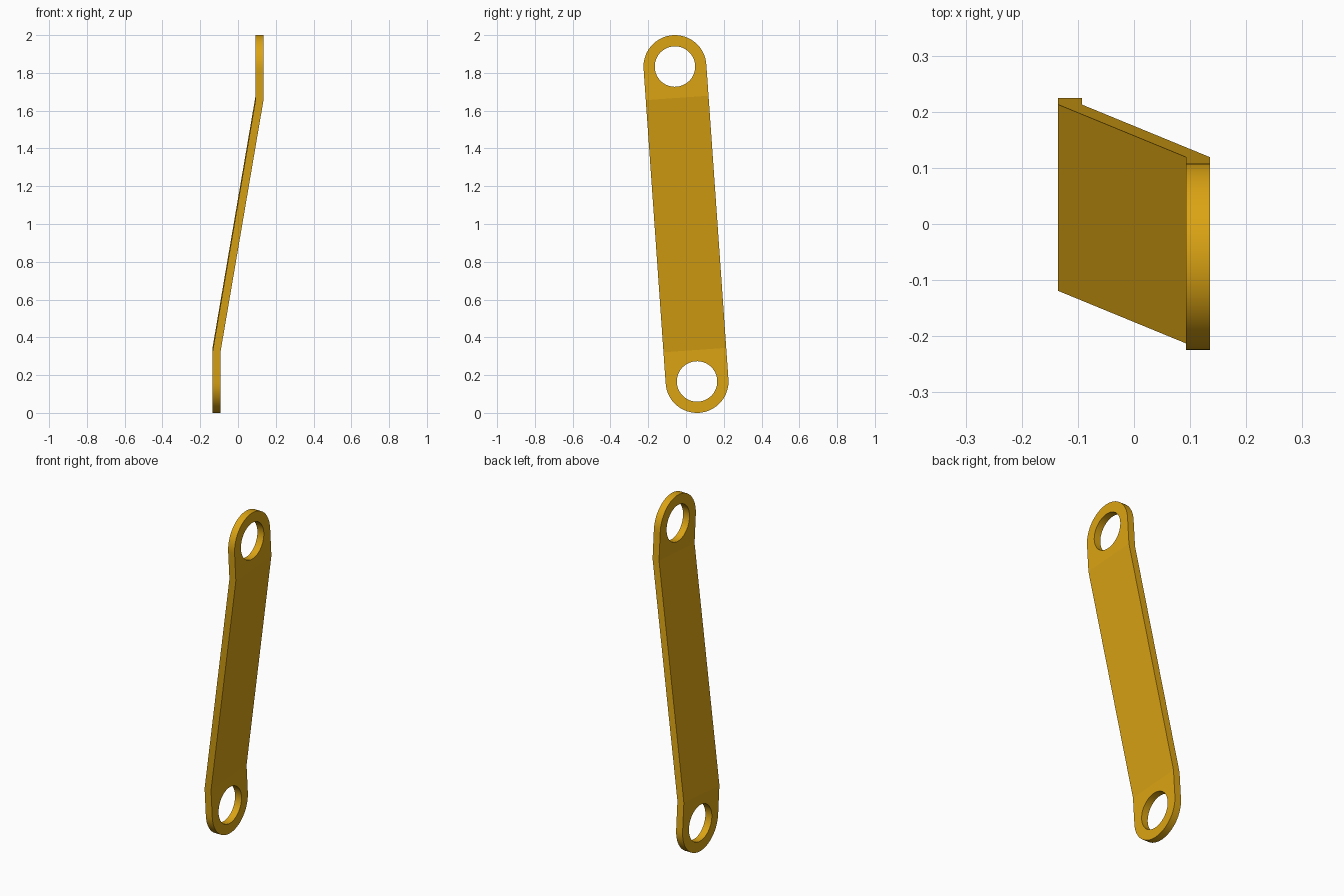
import bpy, bmesh, math
from mathutils import Vector

cube = bpy.data.objects.get("Cube")
if cube:
    bpy.data.objects.remove(cube, do_unlink=True)

RADIUS, HOLE = 0.1665, 0.107      # rounded end and its hole
THICK, HALF_X = 0.042, 0.135      # plate thickness, half of total width
SHIFT_Y = 0.0585                  # sideways offset of each end
SEGS = 64

gold = bpy.data.materials.new("golden yellow")
gold.use_nodes = True
colour = (0.71, 0.37, 0.007, 1)
gold.diffuse_color = colour
gold.node_tree.nodes["Principled BSDF"].inputs["Base Color"].default_value = colour

bm = bmesh.new()


def eye_end(sign):
    """Flat eye: round outside, square towards the strap. Returns its bend line."""
    centre = Vector((-sign * (HALF_X - THICK / 2), sign * SHIFT_Y, 1 - sign * (1 - RADIUS)))
    along = Vector((0, -sign * SHIFT_Y, sign * (1 - RADIUS))).normalized()
    across = Vector((1, 0, 0)).cross(along)
    inner, outer = [], []
    for i in range(SEGS):
        a = 2 * math.pi * i / SEGS
        c, s = math.cos(a), math.sin(a)
        direction = along * c + across * s
        reach = RADIUS / max(abs(c), abs(s)) if c > 0 else RADIUS
        inner.append(bm.verts.new(centre + direction * HOLE))
        outer.append(bm.verts.new(centre + direction * reach))
    for i in range(SEGS):
        j = (i + 1) % SEGS
        bm.faces.new((inner[i], outer[i], outer[j], inner[j]))
    return [outer[i] for i in range(-SEGS // 8, SEGS // 8 + 1)]


# Two eyes joined by the slanted strap
low, high = eye_end(1), eye_end(-1)
bm.faces.new(low + high)
bmesh.ops.recalc_face_normals(bm, faces=bm.faces[:])

# Thicken the sheet sideways
for v in bm.verts:
    v.co.x -= THICK / 2
grown = bmesh.ops.extrude_face_region(bm, geom=bm.faces[:], use_keep_orig=True)
bmesh.ops.translate(bm, vec=(THICK, 0, 0),
                    verts=[g for g in grown["geom"] if isinstance(g, bmesh.types.BMVert)])
bmesh.ops.recalc_face_normals(bm, faces=bm.faces[:])

mesh = bpy.data.meshes.new("offset_link_plate")
bm.to_mesh(mesh)
bm.free()
mesh.materials.append(gold)
link = bpy.data.objects.new("offset_link_plate", mesh)
bpy.context.collection.objects.link(link)

# Smooth round rims, crisp bends and edges
bpy.ops.object.select_all(action='DESELECT')
link.select_set(True)
bpy.context.view_layer.objects.active = link
bpy.ops.object.shade_smooth_by_angle(angle=math.radians(8))
